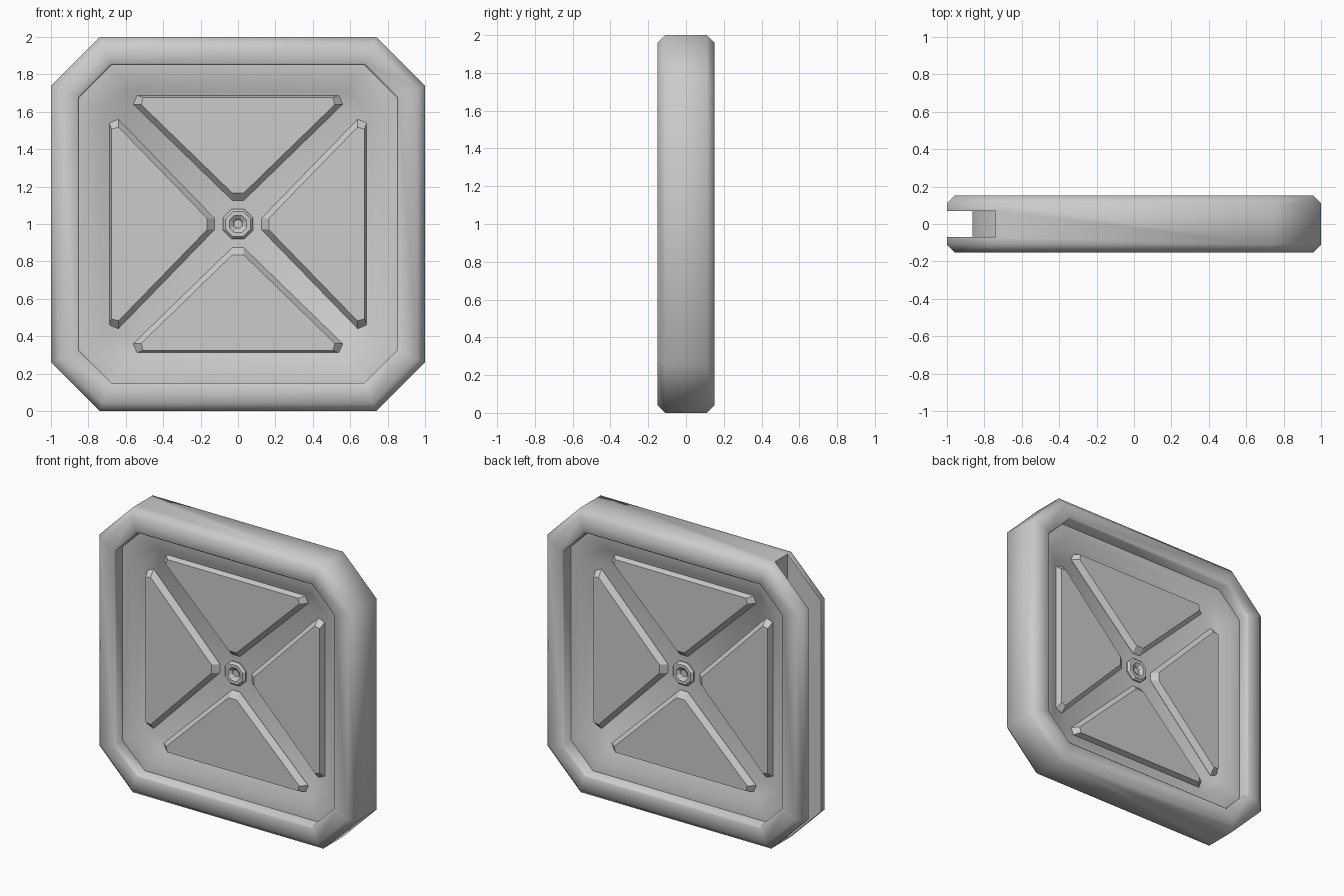
import bpy, bmesh, math
from mathutils import Matrix, Vector

if "Cube" in bpy.data.objects:
    bpy.data.objects.remove(bpy.data.objects["Cube"])

CZ = 1.0  # height of the door centre


def octagon(r, c, y):
    """Square of half size r with corners cut by c, in the plane y."""
    k = r - c
    pts = [(r, -k), (r, k), (k, r), (-k, r), (-r, k), (-r, -k), (-k, -r), (k, -r)]
    return [(x, y, CZ + z) for x, z in pts]


def loft(name, loops, closed=False, spin=0.0, smooth=None):
    """Skin a stack of equal loops; closed joins last to first, otherwise ends are capped."""
    bm = bmesh.new()
    rings = [[bm.verts.new(p) for p in loop] for loop in loops]
    n = len(loops[0])
    pairs = list(zip(rings, rings[1:]))
    if closed:
        pairs.append((rings[-1], rings[0]))
    else:
        bm.faces.new(rings[0])
        bm.faces.new(rings[-1])
    for a, b in pairs:
        for i in range(n):
            j = (i + 1) % n
            bm.faces.new((a[i], a[j], b[j], b[i]))
    if spin:
        bmesh.ops.rotate(bm, verts=bm.verts, cent=(0, 0, CZ), matrix=Matrix.Rotation(spin, 3, 'Y'))
    bmesh.ops.recalc_face_normals(bm, faces=bm.faces)
    me = bpy.data.meshes.new(name)
    bm.to_mesh(me)
    bm.free()
    ob = bpy.data.objects.new(name, me)
    bpy.context.collection.objects.link(ob)
    if smooth:
        bpy.ops.object.select_all(action='DESELECT')
        ob.select_set(True)
        bpy.context.view_layer.objects.active = ob
        bpy.ops.object.shade_smooth_by_angle(angle=math.radians(smooth))
    return ob


# Slot cutter that opens the left side of the frame
bpy.ops.mesh.primitive_cube_add(size=1, location=(-0.97, 0, CZ))
slot = bpy.context.object
slot.name = "slot_cutter"
slot.scale = (0.46, 0.14, 2.4)
slot.hide_render = True
slot.hide_viewport = True
slot.display_type = 'WIRE'

# Octagonal frame with bevelled outer edge and slightly bevelled opening
frame_profile = [(1.0, 0.26, -0.11), (0.958, 0.236, -0.152), (0.86, 0.178, -0.152),
                 (0.849, 0.172, -0.141)]
frame_profile += [(r, c, -y) for r, c, y in reversed(frame_profile)]
frame = loft("door_frame", [octagon(*p) for p in frame_profile], closed=True, smooth=50)
cut = frame.modifiers.new("slot", 'BOOLEAN')
cut.operation = 'DIFFERENCE'
cut.solver = 'EXACT'
cut.object = slot

# Sliding door panel, dished on both faces
door_profile = [(0.71, 0.12, -0.02), (0.78, 0.155, -0.066), (0.863, 0.18, -0.066)]
door_profile += [(r, c, -y) for r, c, y in reversed(door_profile)]
loft("door_panel", [octagon(*p) for p in door_profile], smooth=50)

# Raised triangles and centre nut, repeated on the front and the back
base = [(0.03, 0.125), (0.56, 0.64), (0.54, 0.688)]
top = [(0.03, 0.165), (0.517, 0.638), (0.508, 0.677)]


def outline(half, y):
    pts = half + [(-x, z) for x, z in reversed(half)]
    return [(x, y, CZ + z) for x, z in pts]


def ring(r, y):
    r /= math.cos(math.pi / 8)
    return [(r * math.cos((i + .5) * math.pi / 4), y, CZ + r * math.sin((i + .5) * math.pi / 4))
            for i in range(8)]


for side, s in (("front", -1), ("back", 1)):
    for i in range(4):
        loft(f"{side}_triangle_{i + 1}",
             [outline(base, s * 0.015), outline(base, s * 0.022), outline(top, s * 0.06)],
             spin=i * math.pi / 2)
    loft(f"{side}_centre_nut",
         [ring(r, s * y) for r, y in ((0.08, 0.015), (0.08, 0.03), (0.067, 0.045),
                                      (0.046, 0.045), (0.027, 0.03), (0.022, 0.022))])
